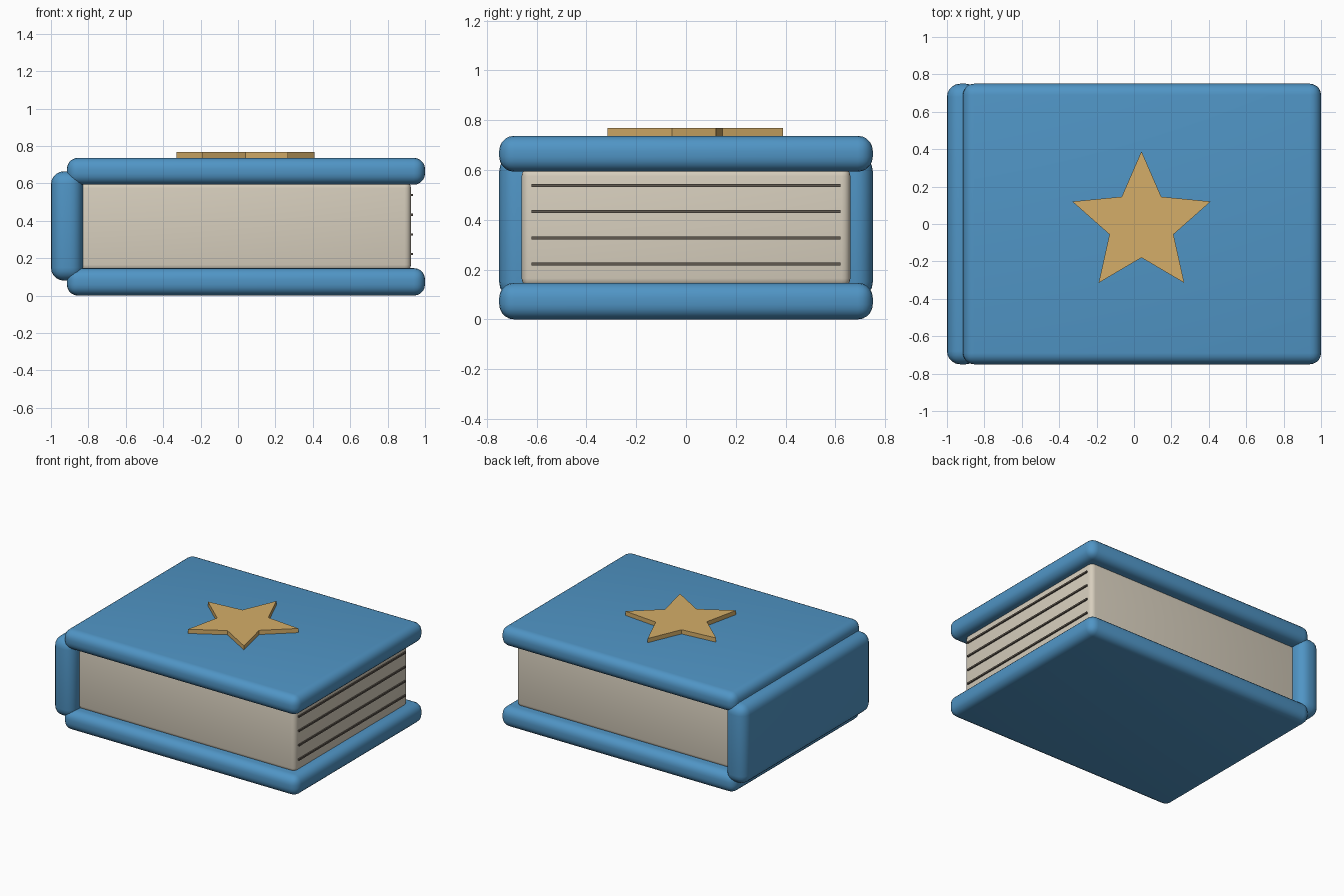
import bpy, bmesh, math

if "Cube" in bpy.data.objects:
    bpy.data.objects.remove(bpy.data.objects["Cube"])


def material(name, rgb):
    m = bpy.data.materials.new(name)
    m.diffuse_color = (*rgb, 1)
    m.use_nodes = True
    m.node_tree.nodes["Principled BSDF"].inputs["Base Color"].default_value = m.diffuse_color
    return m


blue = material("cover blue", (0.08, 0.30, 0.56))
cream = material("page cream", (0.68, 0.62, 0.51))
dark = material("line brown", (0.12, 0.10, 0.08))
gold = material("star gold", (0.66, 0.42, 0.14))


def box(name, x, y, z, mat, bevel=0.0, segments=5):
    """Box spanning the given (min, max) ranges, with rounded edges."""
    bpy.ops.mesh.primitive_cube_add(size=1, location=[(a + b) / 2 for a, b in (x, y, z)])
    ob = bpy.context.object
    ob.name = name
    ob.scale = [b - a for a, b in (x, y, z)]
    bpy.ops.object.transform_apply(location=False, rotation=False, scale=True)
    ob.data.materials.append(mat)
    if bevel:
        mod = ob.modifiers.new("round", 'BEVEL')
        mod.width = bevel
        mod.segments = segments
        bpy.ops.object.modifier_apply(modifier=mod.name)
        bpy.ops.object.shade_smooth_by_angle(angle=math.radians(35))
    return ob


# Covers and spine
box("bottom_cover", (-0.915, 1.0), (-0.75, 0.75), (0.0, 0.147), blue, 0.06)
box("top_cover", (-0.915, 1.0), (-0.75, 0.75), (0.593, 0.737), blue, 0.06)
box("spine", (-1.0, -0.83), (-0.75, 0.75), (0.08, 0.665), blue, 0.07)

# Page block with grooved-looking page lines
box("pages", (-0.86, 0.925), (-0.66, 0.66), (0.13, 0.61), cream, 0.035, 4)
for i in range(4):
    z = 0.222 + 0.1055 * i
    box(f"page_line_{i + 1}", (0.91, 0.935), (-0.62, 0.62), (z - 0.006, z + 0.006), dark)

# Star emblem on the top cover
bm = bmesh.new()
verts = []
for i in range(10):
    r = 0.389 if i % 2 == 0 else 0.18
    a = math.pi / 2 + i * math.pi / 5
    verts.append(bm.verts.new((0.04 + r * math.cos(a), r * math.sin(a), 0.725)))
face = bm.faces.new(verts)
top = bmesh.ops.extrude_face_region(bm, geom=[face])["geom"]
bmesh.ops.translate(bm, vec=(0, 0, 0.043), verts=[v for v in top if isinstance(v, bmesh.types.BMVert)])
bmesh.ops.recalc_face_normals(bm, faces=bm.faces)
mesh = bpy.data.meshes.new("star")
bm.to_mesh(mesh)
bm.free()
mesh.materials.append(gold)
bpy.context.collection.objects.link(bpy.data.objects.new("star", mesh))
